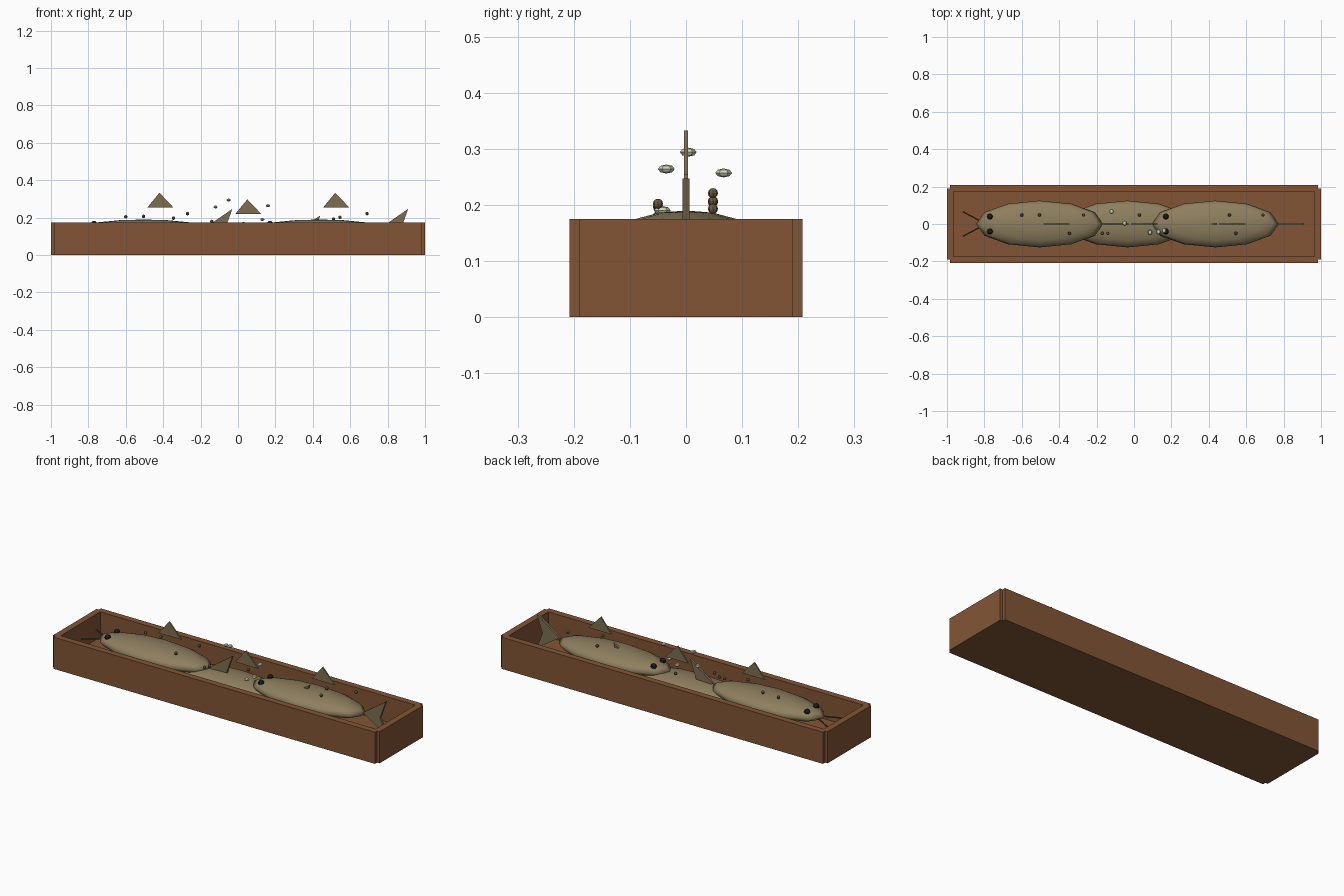
import bpy, bmesh, math
from mathutils import Vector

if "Cube" in bpy.data.objects:
    bpy.data.objects.remove(bpy.data.objects["Cube"])


def material(name, r, g, b):
    m = bpy.data.materials.new(name)
    m.diffuse_color = [(c / 255 / 12.92 if c < 11 else ((c / 255 + 0.055) / 1.055) ** 2.4)
                       for c in (r, g, b)] + [1]
    m.use_nodes = True
    m.node_tree.nodes["Principled BSDF"].inputs["Base Color"].default_value = m.diffuse_color
    return m


WOOD = material("brown wood", 130, 85, 54)
SKIN = material("olive skin", 142, 127, 95)
FIN = material("dark olive fin", 124, 111, 80)
SPOT = material("spot brown", 106, 92, 62)
EYE = material("eye black", 28, 28, 32)
BARBEL = material("barbel grey green", 66, 70, 54)
BUBBLE = material("pale bubble", 205, 210, 180)


def finish(name, bm, mat, smooth=False):
    bmesh.ops.recalc_face_normals(bm, faces=bm.faces)
    me = bpy.data.meshes.new(name)
    bm.to_mesh(me)
    bm.free()
    me.materials.append(mat)
    for p in me.polygons:
        p.use_smooth = smooth
    ob = bpy.data.objects.new(name, me)
    bpy.context.collection.objects.link(ob)
    return ob


def box(name, lo, hi, mat):
    bm = bmesh.new()
    bmesh.ops.create_cube(bm, size=1)
    for v in bm.verts:
        v.co = [(a + b) / 2 + c * (b - a) for a, b, c in zip(lo, hi, v.co)]
    finish(name, bm, mat)


def ball(name, pos, size, mat, seg=8, rings=6, smooth=False):
    bm = bmesh.new()
    bmesh.ops.create_uvsphere(bm, u_segments=seg, v_segments=rings, radius=1)
    for v in bm.verts:
        v.co = [p + c * s for p, c, s in zip(pos, v.co, size)]
    return finish(name, bm, mat, smooth)


def plate(name, outline, thick, mat):
    """Upright plate in the xz plane, centred on y = 0."""
    bm = bmesh.new()
    face = bm.faces.new([bm.verts.new((x, -thick / 2, z)) for x, z in outline])
    ext = bmesh.ops.extrude_face_region(bm, geom=[face])["geom"]
    for v in ext:
        if isinstance(v, bmesh.types.BMVert):
            v.co.y = thick / 2
    finish(name, bm, mat)


def rod(name, a, b, radius, mat):
    a, b = Vector(a), Vector(b)
    bm = bmesh.new()
    bmesh.ops.create_cone(bm, cap_ends=True, segments=6, radius1=radius,
                          radius2=radius, depth=(b - a).length)
    q = (b - a).to_track_quat('Z', 'Y')
    for v in bm.verts:
        v.co = q @ v.co + (a + b) / 2
    finish(name, bm, mat)


# Open wooden trough: floor, long sides, short ends
H = 0.175
box("trough_floor", (-0.97, -0.18, 0), (0.97, 0.18, 0.035), WOOD)
for s, side in ((-1, "front"), (1, "back")):
    ys = sorted((s * 0.173, s * 0.208))
    box(side + "_wall", (-0.985, ys[0], 0), (0.985, ys[1], H), WOOD)
for s, side in ((-1, "left"), (1, "right")):
    xs = sorted((s * 0.965, s * 1.0))
    box(side + "_wall", (xs[0], -0.19, 0), (xs[1], 0.19, H), WOOD)


# Fish lying nose to tail, heads toward -x; spots are (x offset, y, z)
def fish(name, cx, body_z, drop, spots):
    ball(name + "_body", (cx, 0, body_z), (0.34, 0.125, 0.05), SKIN, 12, 8, True)
    plate(name + "_tail_fin", [(cx + x, z - drop) for x, z in
          ((0.335, 0.15), (0.475, 0.247), (0.44, 0.15), (0.475, 0.06))], 0.013, FIN)
    plate(name + "_dorsal_fin", [(cx + x, z - drop) for x, z in
          ((0.02, 0.254), (0.16, 0.254), (0.085, 0.333))], 0.008, FIN)
    for s, side in ((-1, "right"), (1, "left")):
        ball(f"{name}_{side}_eye", (cx - 0.265, s * 0.04, 0.167 - drop),
             (0.016, 0.016, 0.016), EYE)
        rod(f"{name}_{side}_barbel", (cx - 0.32, s * 0.018, 0.135 - drop),
            (cx - 0.41, s * 0.066, 0.13 - drop), 0.004, BARBEL)
    for i, (x, y, z) in enumerate(spots):
        ball(f"{name}_spot_{i}", (cx + x, y, z), (0.009, 0.009, 0.009), SPOT)


fish("left_fish", -0.505, 0.14, 0,
     [(-0.095, 0.048, 0.205), (0, 0.048, 0.207), (0.16, -0.05, 0.197), (0.235, 0.048, 0.221)])
fish("middle_fish", -0.035, 0.097, 0.035,
     [(-0.135, -0.05, 0.165), (-0.105, -0.05, 0.18), (0.065, 0.048, 0.168)])
fish("right_fish", 0.435, 0.14, 0,
     [(0.075, 0.048, 0.193), (0.11, -0.05, 0.202), (0.255, 0.048, 0.221)])

# Flattened bubbles hovering over the middle
for i, p in enumerate([(-0.12, 0.067, 0.257), (-0.05, 0.004, 0.294), (0.16, -0.035, 0.264),
                       (0.13, -0.042, 0.19), (0.085, -0.045, 0.165)]):
    ball(f"bubble_{i}", p, (0.013, 0.015, 0.008), BUBBLE, 6, 4)
